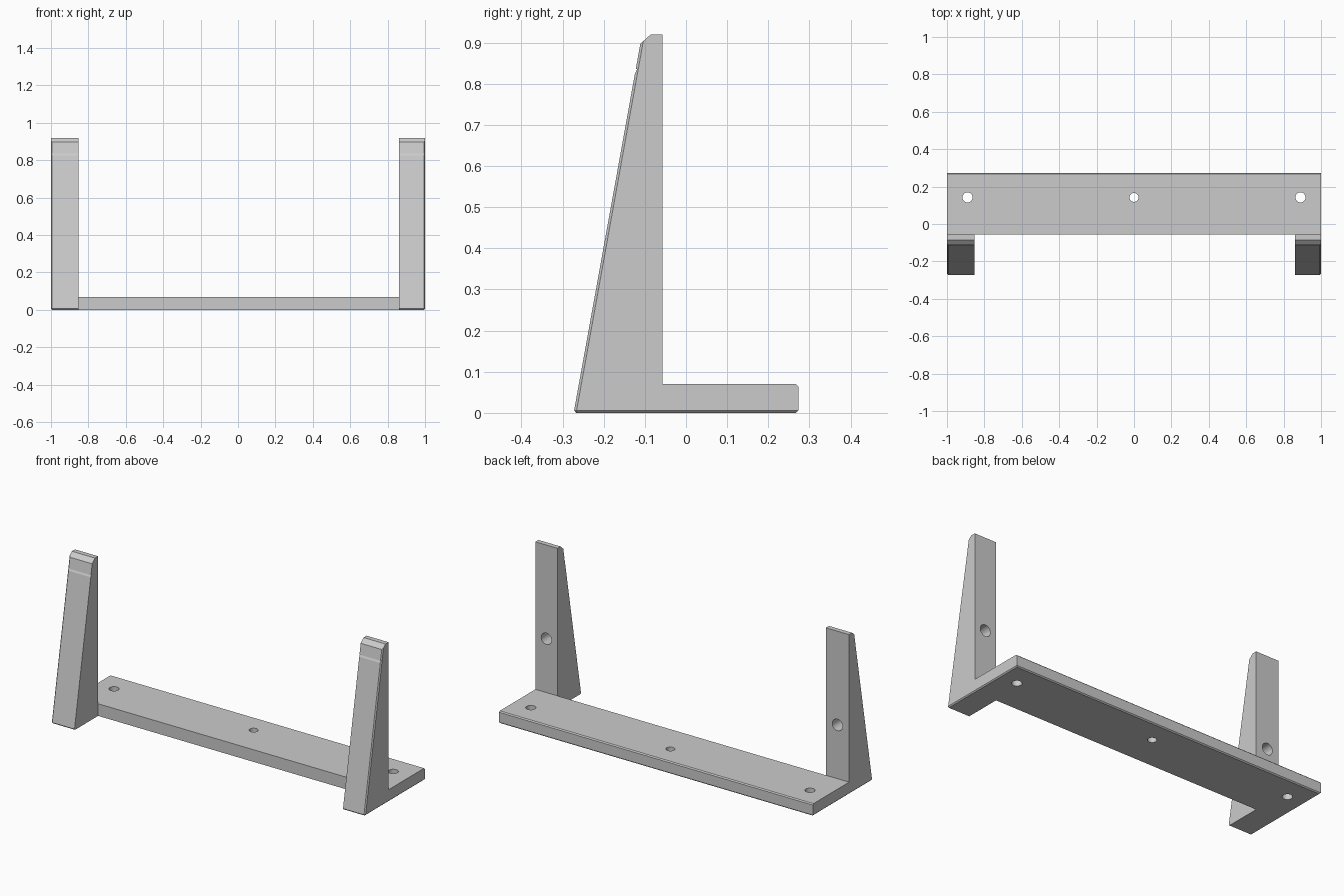
import bpy, bmesh, math
from mathutils import Matrix

cube = bpy.data.objects.get("Cube")
if cube:
    bpy.data.objects.remove(cube, do_unlink=True)

grey = bpy.data.materials.new("plain grey")
grey.use_nodes = True
grey.diffuse_color = (0.6, 0.6, 0.6, 1)
grey.node_tree.nodes["Principled BSDF"].inputs["Base Color"].default_value = (0.6, 0.6, 0.6, 1)

CHAMFER = 0.006
JOINT_Y = -0.057
BACK_Y = 0.273
PLATE_TOP = 0.07


def finish(bm, name):
    bmesh.ops.recalc_face_normals(bm, faces=bm.faces)
    mesh = bpy.data.meshes.new(name)
    bm.to_mesh(mesh)
    bm.free()
    mesh.materials.append(grey)
    obj = bpy.data.objects.new(name, mesh)
    bpy.context.collection.objects.link(obj)
    return obj


def extrude_profile(name, profile, x0, x1, chamfered):
    """Extrude a (y, z) profile along x and chamfer the edges picked by a rule."""
    bm = bmesh.new()
    face = bm.faces.new([bm.verts.new((x0, y, z)) for y, z in profile])
    new = bmesh.ops.extrude_face_region(bm, geom=[face])["geom"]
    verts = [v for v in new if isinstance(v, bmesh.types.BMVert)]
    bmesh.ops.translate(bm, verts=verts, vec=(x1 - x0, 0, 0))
    bmesh.ops.recalc_face_normals(bm, faces=bm.faces)
    edges = [e for e in bm.edges if chamfered(*(v.co for v in e.verts))]
    bmesh.ops.bevel(bm, geom=edges, offset=CHAMFER, segments=1,
                    affect="EDGES", clamp_overlap=True)
    return finish(bm, name)


def cylinder(name, radius, depth, location, axis="Z"):
    bm = bmesh.new()
    bmesh.ops.create_cone(bm, cap_ends=True, segments=32, radius1=radius,
                          radius2=radius, depth=depth)
    if axis == "Y":
        bm.transform(Matrix.Rotation(math.pi / 2, 4, "X"))
    bm.transform(Matrix.Translation(location))
    return finish(bm, name)


def cut(obj, cutter):
    cutter.hide_render = True
    mod = obj.modifiers.new("cut", "BOOLEAN")
    mod.operation, mod.solver, mod.object = "DIFFERENCE", "EXACT", cutter
    bpy.context.view_layer.objects.active = obj
    bpy.ops.object.modifier_apply(modifier=mod.name)
    bpy.data.objects.remove(cutter, do_unlink=True)


def smooth(obj):
    bpy.ops.object.select_all(action="DESELECT")
    obj.select_set(True)
    bpy.context.view_layer.objects.active = obj
    bpy.ops.object.shade_smooth_by_angle(angle=math.radians(15))


def near(a, b):
    return abs(a - b) < 1e-4


# Base plate, chamfered at the back and along its underside ends
def plate_edge(a, b):
    back = near(a.y, BACK_Y) and near(b.y, BACK_Y) and near(a.z, b.z)
    end = near(a.z, 0) and near(b.z, 0) and near(a.x, b.x)
    return back or end


plate = extrude_profile("base_plate",
                        [(JOINT_Y, 0), (BACK_Y, 0), (BACK_Y, PLATE_TOP), (JOINT_Y, PLATE_TOP)],
                        -1, 1, plate_edge)
for x, radius in ((-0.89, 0.027), (0, 0.024), (0.89, 0.027)):
    cut(plate, cylinder("screw_hole", radius, 0.3, (x, 0.142, 0.03)))
smooth(plate)

# Tapered posts with a sloping front, a thin groove and a blind hole behind
FOOT, SHOULDER = (-0.273, 0), (-0.111, 0.897)
POST = [FOOT, (JOINT_Y, 0), (JOINT_Y, 0.92), (-0.085, 0.92), SHOULDER]


def front_y(z):
    return FOOT[0] + (SHOULDER[0] - FOOT[0]) * z / SHOULDER[1]


for name, outer, inner in (("right_post", -1, -0.852), ("left_post", 1, 0.86)):
    def post_edge(a, b):
        on_outer = near(a.x, outer) and near(b.x, outer)
        at_foot = near(a.z, 0) and near(b.z, 0)
        slope = max(a.y, b.y) < SHOULDER[0] + 0.001
        return (on_outer and (at_foot or slope)) or (at_foot and slope)

    post = extrude_profile(name, POST, outer, inner, post_edge)
    groove = [(front_y(0.836) - 0.02, 0.836), (front_y(0.836) + 0.004, 0.836),
              (front_y(0.824), 0.824), (front_y(0.824) - 0.02, 0.820)]
    cut(post, extrude_profile("groove_cutter", groove, outer * 1.1, inner * 0.9,
                              lambda a, b: False))
    cut(post, cylinder("blind_hole", 0.033, 0.2,
                       ((outer + inner) / 2, JOINT_Y, 0.38), "Y"))
    smooth(post)
